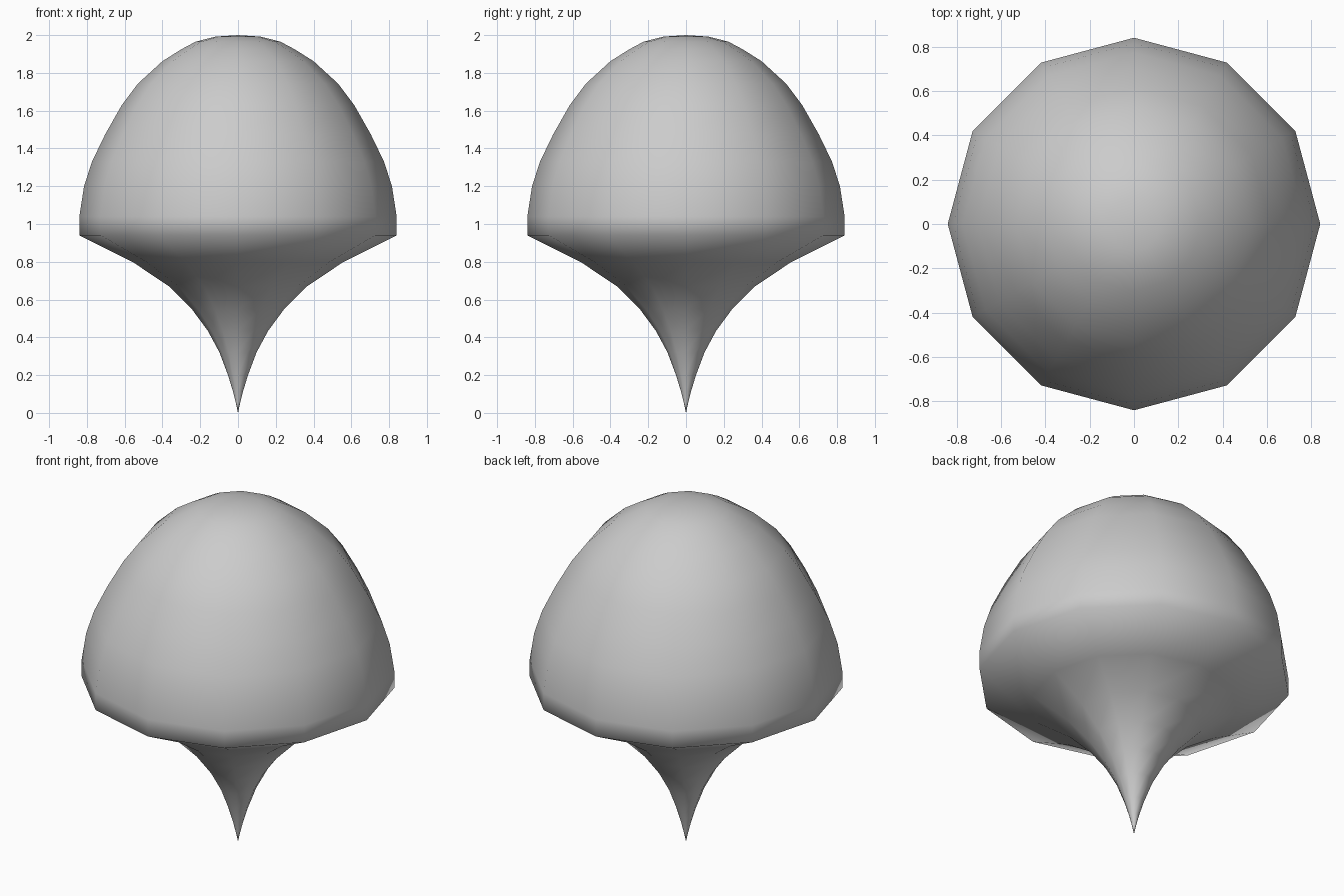
import bpy, bmesh
from math import sin, cos, pi

if "Cube" in bpy.data.objects:
    bpy.data.objects.remove(bpy.data.objects["Cube"])

SIDES = 12
# Lathe profile (radius, height): spike, flared underside, rim, dome
profile = [(0.011, 0.05), (0.027, 0.115), (0.053, 0.2), (0.098, 0.32),
           (0.16, 0.435), (0.245, 0.55), (0.365, 0.67), (0.555, 0.797),
           (0.84, 0.94), (0.84, 1.04), (0.815, 1.2), (0.773, 1.33),
           (0.703, 1.475), (0.615, 1.63), (0.53, 1.743), (0.40, 1.862),
           (0.30, 1.925), (0.225, 1.965), (0.12, 1.992)]

# Spiked dome: rings joined by quads, closed at both poles
bm = bmesh.new()
rings = [[bm.verts.new((r * cos(2 * pi * i / SIDES), r * sin(2 * pi * i / SIDES), z))
          for i in range(SIDES)] for r, z in profile]
tip = bm.verts.new((0, 0, 0))
crown = bm.verts.new((0, 0, 2))
for i in range(SIDES):
    j = (i + 1) % SIDES
    bm.faces.new((tip, rings[0][j], rings[0][i]))
    for a, b in zip(rings, rings[1:]):
        bm.faces.new((a[i], a[j], b[j], b[i]))
    bm.faces.new((rings[-1][i], rings[-1][j], crown))
bmesh.ops.recalc_face_normals(bm, faces=bm.faces)
for f in bm.faces:
    f.smooth = True
mesh = bpy.data.meshes.new("spiked_dome")
bm.to_mesh(mesh)
bm.free()
bpy.context.collection.objects.link(bpy.data.objects.new("spiked_dome", mesh))
